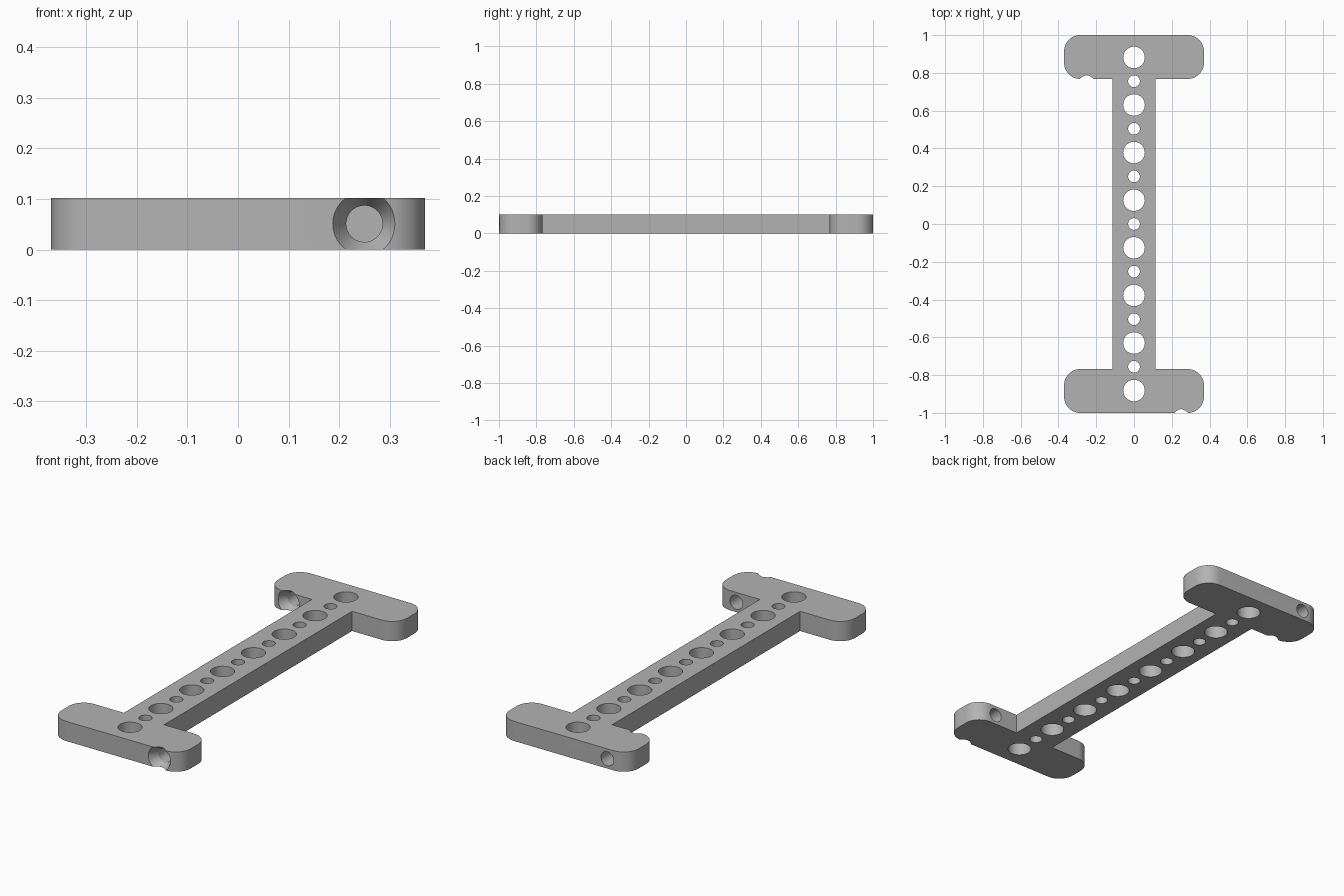
import bpy, bmesh
from math import pi, sin, cos
from mathutils import Matrix, Vector

if "Cube" in bpy.data.objects:
    bpy.data.objects.remove(bpy.data.objects["Cube"], do_unlink=True)

HEIGHT = 0.102
HALF_WIDTH, WEB, INNER, CORNER = 0.37, 0.115, 0.768, 0.085
PITCH = 0.126

grey = bpy.data.materials.new("light grey")
grey.use_nodes = True
grey.diffuse_color = (0.45, 0.45, 0.45, 1)
grey.node_tree.nodes["Principled BSDF"].inputs["Base Color"].default_value = (0.45, 0.45, 0.45, 1)


def make_object(name, bm):
    bmesh.ops.recalc_face_normals(bm, faces=bm.faces[:])
    mesh = bpy.data.meshes.new(name)
    bm.to_mesh(mesh)
    bm.free()
    obj = bpy.data.objects.new(name, mesh)
    bpy.context.collection.objects.link(obj)
    return obj


def corner(cx, cy, start, steps=14):
    """Quarter-circle points, counter-clockwise."""
    return [(cx + CORNER * cos(start + pi / 2 * i / steps),
             cy + CORNER * sin(start + pi / 2 * i / steps)) for i in range(steps + 1)]


# I-shaped plate: half outline, turned half a revolution for the other end
cx = HALF_WIDTH - CORNER
half = [(WEB, INNER)]
half += corner(cx, INNER + CORNER, -pi / 2)
half += corner(cx, 1 - CORNER, 0)
half += corner(-cx, 1 - CORNER, pi / 2)
half += corner(-cx, INNER + CORNER, pi)
half += [(-WEB, INNER)]
outline = half + [(-x, -y) for x, y in half]

bm = bmesh.new()
base = bm.faces.new([bm.verts.new((x, y, 0)) for x, y in outline])
top = bmesh.ops.extrude_face_region(bm, geom=[base])
bmesh.ops.translate(bm, vec=(0, 0, HEIGHT),
                    verts=[g for g in top["geom"] if isinstance(g, bmesh.types.BMVert)])
plate = make_object("mounting_bracket", bm)
plate.data.materials.append(grey)

# Cutters: alternating large and small holes along the web
cut = bmesh.new()
for i in range(-7, 8):
    radius = 0.057 if i % 2 else 0.031
    bmesh.ops.create_cone(cut, cap_ends=True, segments=64, radius1=radius, radius2=radius,
                          depth=0.4, matrix=Matrix.Translation((0, i * PITCH, HEIGHT / 2)))


def screw_cutter(x, face_y):
    """Countersunk hole running towards +y from a front-facing side."""
    rings = [(-0.01, 0.0685), (0.045, 0.036), (0.3, 0.036)]
    loops = []
    for dy, r in rings:
        loops.append([cut.verts.new(Vector((x + r * cos(2 * pi * k / 64), face_y + dy,
                                            HEIGHT / 2 + r * sin(2 * pi * k / 64))))
                      for k in range(64)])
    for a, b in zip(loops, loops[1:]):
        for k in range(64):
            n = (k + 1) % 64
            cut.faces.new((a[k], a[n], b[n], b[k]))
    cut.faces.new(loops[0])
    cut.faces.new(loops[-1])


# Diagonally opposite screw holes in the two end bars
screw_cutter(0.25, -1)
screw_cutter(-0.25, INNER)
cutter = make_object("hole_cutter", cut)
cutter.hide_render = True

# Drill the plate and shade the curved walls smoothly
drill = plate.modifiers.new("holes", "BOOLEAN")
drill.operation = "DIFFERENCE"
drill.solver = "EXACT"
drill.object = cutter
bpy.context.view_layer.objects.active = plate
bpy.ops.object.select_all(action="DESELECT")
plate.select_set(True)
bpy.ops.object.modifier_apply(modifier=drill.name)
bpy.data.objects.remove(cutter, do_unlink=True)
bpy.ops.object.shade_smooth_by_angle(angle=pi / 6)
